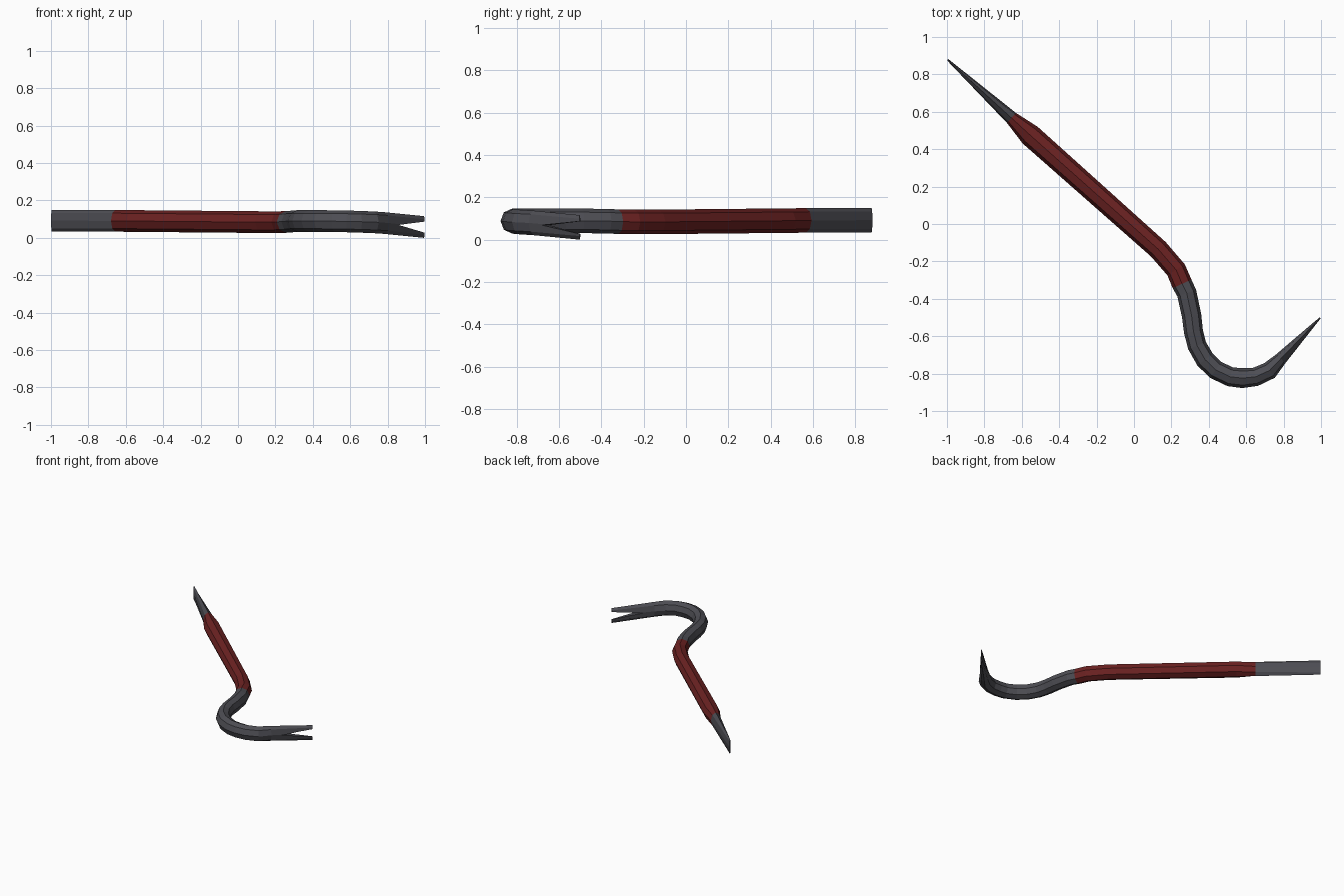
import bpy, bmesh, math
from mathutils import Vector

if "Cube" in bpy.data.objects:
    bpy.data.objects.remove(bpy.data.objects["Cube"])


def material(name, rgb):
    m = bpy.data.materials.new(name)
    m.diffuse_color = (*rgb, 1)
    m.use_nodes = True
    m.node_tree.nodes["Principled BSDF"].inputs["Base Color"].default_value = m.diffuse_color
    return m


steel = material("dark steel", (0.075, 0.075, 0.088))
red = material("red paint", (0.15, 0.016, 0.016))


def finish(name, bm, mats):
    bmesh.ops.recalc_face_normals(bm, faces=bm.faces)
    me = bpy.data.meshes.new(name)
    bm.to_mesh(me)
    bm.free()
    for m in mats:
        me.materials.append(m)
    ob = bpy.data.objects.new(name, me)
    bpy.context.collection.objects.link(ob)
    return ob


# Centre line of the bar: x, y, z, half thickness in the bending plane
PATH = [
    (-0.996, 0.878, 0.092, 0.005),   # chisel tip
    (-0.655, 0.567, 0.091, 0.036),   # paint starts
    (-0.555, 0.475, 0.090, 0.060),
    (0.130, -0.135, 0.084, 0.055),
    (0.225, -0.245, 0.084, 0.055),
    (0.257, -0.320, 0.085, 0.055),   # paint ends
    (0.282, -0.370, 0.087, 0.053),
    (0.308, -0.490, 0.089, 0.052),
    (0.318, -0.575, 0.090, 0.051),
    (0.337, -0.650, 0.090, 0.051),
    (0.380, -0.725, 0.090, 0.052),
    (0.437, -0.780, 0.090, 0.052),
    (0.515, -0.817, 0.089, 0.052),
    (0.580, -0.824, 0.088, 0.053),
    (0.650, -0.817, 0.086, 0.050),
    (0.725, -0.783, 0.083, 0.048),
    (0.785, -0.720, 0.079, 0.034),
    (0.995, -0.502, 0.058, 0.005),   # claw tip
]
PAINTED = range(1, 5)
SIDES, HALF_HEIGHT = 8, 0.058

# Bar: octagonal section swept along the centre line
bm = bmesh.new()
pts = [Vector(p[:3]) for p in PATH]
rings = []
for i, p in enumerate(pts):
    tangent = Vector((0, 0, 0))
    if i > 0:
        tangent += (p - pts[i - 1]).normalized()
    if i < len(pts) - 1:
        tangent += (pts[i + 1] - p).normalized()
    side = Vector((-tangent.y, tangent.x, 0)).normalized()
    ring = []
    for k in range(SIDES):
        a = math.tau * k / SIDES
        ring.append(bm.verts.new(p + side * PATH[i][3] * math.cos(a)
                                 + Vector((0, 0, HALF_HEIGHT * math.sin(a)))))
    rings.append(ring)
for i in range(len(rings) - 1):
    for k in range(SIDES):
        n = (k + 1) % SIDES
        f = bm.faces.new((rings[i][k], rings[i][n], rings[i + 1][n], rings[i + 1][k]))
        f.material_index = 1 if i in PAINTED else 0
bm.faces.new(rings[0])
bm.faces.new(rings[-1])
bar = finish("crowbar", bm, [steel, red])

# Claw notch: wedge that splits the claw into two prongs
bm = bmesh.new()
tip = pts[-1]
d = (tip - pts[-2])
d.z = 0
d.normalize()
side = Vector((-d.y, d.x, 0))
profile = [(-0.225, 0.069), (0.03, 0.022), (0.03, 0.089)]
loop = [bm.verts.new(Vector((tip.x, tip.y, 0)) + d * u + Vector((0, 0, z)) - side * 0.2)
        for u, z in profile]
face = bm.faces.new(loop)
ext = bmesh.ops.extrude_face_region(bm, geom=[face])
bmesh.ops.translate(bm, vec=side * 0.4,
                    verts=[g for g in ext["geom"] if isinstance(g, bmesh.types.BMVert)])
cutter = finish("notch_cutter", bm, [steel])
cutter.hide_render = True

cut = bar.modifiers.new("notch", 'BOOLEAN')
cut.operation = 'DIFFERENCE'
cut.solver = 'EXACT'
cut.object = cutter
bpy.context.view_layer.objects.active = bar
bpy.ops.object.modifier_apply(modifier=cut.name)
bpy.data.objects.remove(cutter)
